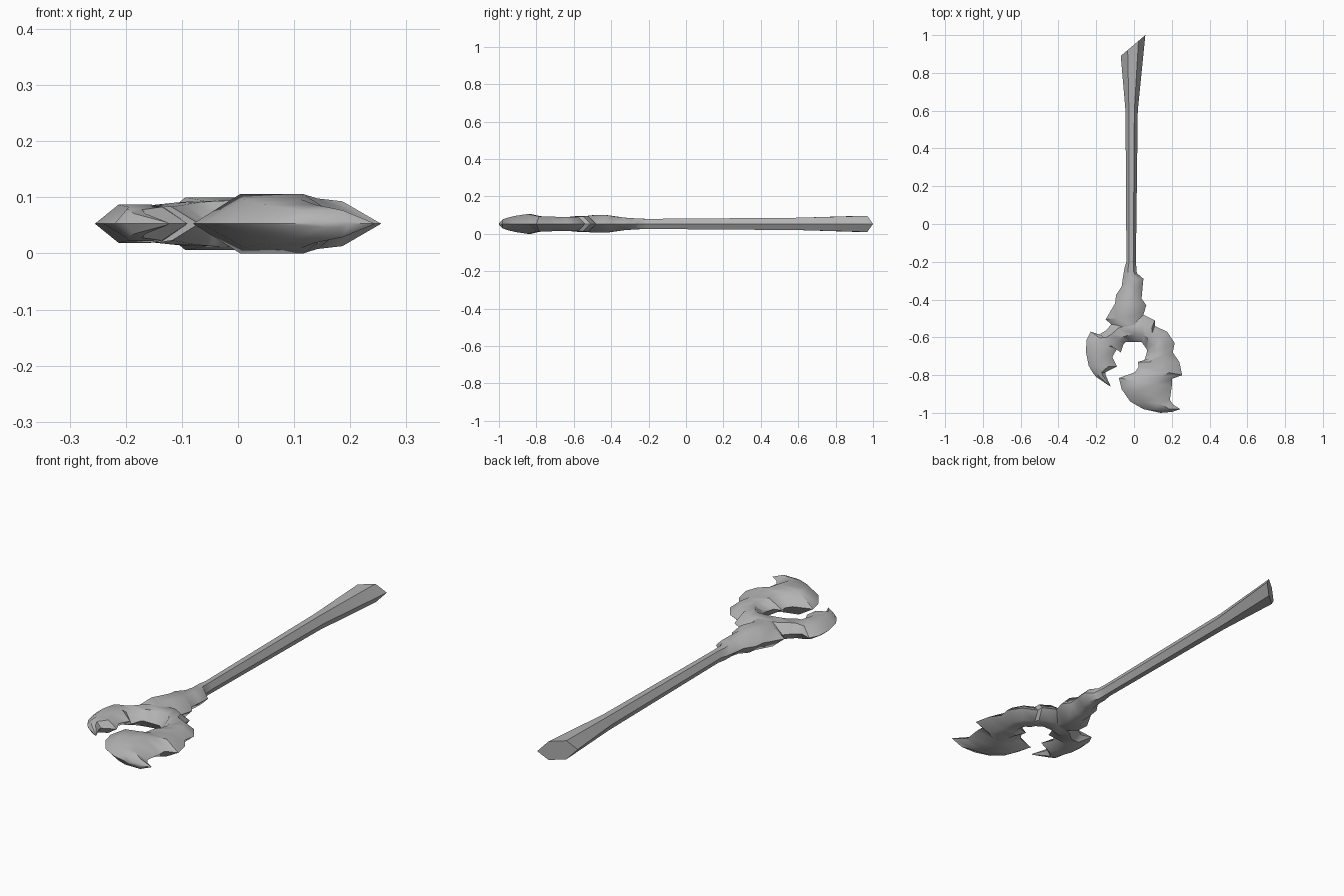
import bpy
import bmesh
from math import radians

MID = 0.053  # height of the sharp edge that runs around the whole outline

default_cube = bpy.data.objects.get("Cube")
if default_cube:
    bpy.data.objects.remove(default_cube, do_unlink=True)

# One plain grey for the whole weapon
grey = bpy.data.materials.new("weathered grey")
grey.use_nodes = True
colour = (0.45, 0.45, 0.45, 1)
grey.diffuse_color = colour
grey.node_tree.nodes["Principled BSDF"].inputs["Base Color"].default_value = colour


def hexagon(bm, station, inset):
    """Flattened hexagon between two outline points, with flat top and bottom."""
    ax, ay, bx, by, half = station
    steps = ((0, 0), (inset, half), (1 - inset, half),
             (1, 0), (1 - inset, -half), (inset, -half))
    return [bm.verts.new((ax + (bx - ax) * t, ay + (by - ay) * t, MID + z))
            for t, z in steps]


def loft(name, stations, inset, smooth_angle):
    """Join a row of hexagon sections into one closed solid."""
    bm = bmesh.new()
    rings = [hexagon(bm, station, inset) for station in stations]
    for ring, following in zip(rings, rings[1:]):
        for i in range(len(ring)):
            j = (i + 1) % len(ring)
            bm.faces.new((ring[i], ring[j], following[j], following[i]))
    bm.faces.new(rings[0])
    bm.faces.new(rings[-1])
    bmesh.ops.recalc_face_normals(bm, faces=bm.faces[:])
    mesh = bpy.data.meshes.new(name)
    bm.to_mesh(mesh)
    bm.free()
    mesh.materials.append(grey)
    obj = bpy.data.objects.new(name, mesh)
    bpy.context.collection.objects.link(obj)
    bpy.ops.object.select_all(action="DESELECT")
    obj.select_set(True)
    bpy.context.view_layer.objects.active = obj
    bpy.ops.object.shade_smooth_by_angle(angle=radians(smooth_angle))
    return obj


# Every station is: left x, left y, right x, right y, half thickness
# Shaft with a flared, slanted butt, running into a jagged collar
shaft = [
    (-.07, .89, .06, 1, .043),
    (-.045, .6, .02, .6, .033),
    (-.04, -.2, .01, -.2, .027),
]
collar = [
    (-.05, -.23, .015, -.26, .028),
    (-.06, -.29, .05, -.29, .031),
    (-.065, -.33, .045, -.34, .034),
    (-.095, -.375, .04, -.395, .041),
    (-.1, -.42, .065, -.43, .047),
    (-.15, -.505, .05, -.48, .047),
    (-.1, -.55, .06, -.55, .04),
]
loft("shaft_and_collar", shaft + collar, .28, 50)

# Every station is: outer x, outer y, inner x, inner y, half thickness
# Small hooked claw, from its tip up to the crown of the ring
small_claw = [
    (-.126, -.86, -.124, -.858, .002),
    (-.2, -.81, -.15, -.8, .018),
    (-.22, -.785, -.15, -.785, .025),
    (-.24, -.75, -.09, -.755, .03),
    (-.255, -.675, -.115, -.705, .034),
    (-.25, -.61, -.09, -.66, .033),
    (-.23, -.57, -.07, -.68, .03),
    (-.185, -.585, -.055, -.635, .034),
    (-.15, -.565, -.045, -.625, .037),
    (-.11, -.52, -.02, -.625, .04),
]
# Crown and spiked arm on the other side of the ring
spiked_arm = [
    (0, -.48, .01, -.625, .042),
    (.05, -.48, .04, -.625, .042),
    (.11, -.51, .055, -.645, .04),
    (.11, -.54, .065, -.66, .038),
    (.175, -.57, .07, -.67, .038),
    (.215, -.63, .065, -.69, .038),
    (.205, -.68, .055, -.72, .038),
    (.24, -.73, .02, -.73, .04),
    (.255, -.8, .025, -.755, .04),
]
# Broad crescent blade ending in two points
crescent = [
    (.2, -.82, .005, -.785, .045),
    (.2, -.86, -.08, -.815, .053),
    (.19, -.93, -.065, -.875, .043),
    (.205, -.955, -.02, -.94, .034),
    (.245, -.98, .05, -.98, .024),
    (.2, -.995, .14, -1, .006),
]
loft("clawed_head", small_claw + spiked_arm + crescent, .3, 45)
